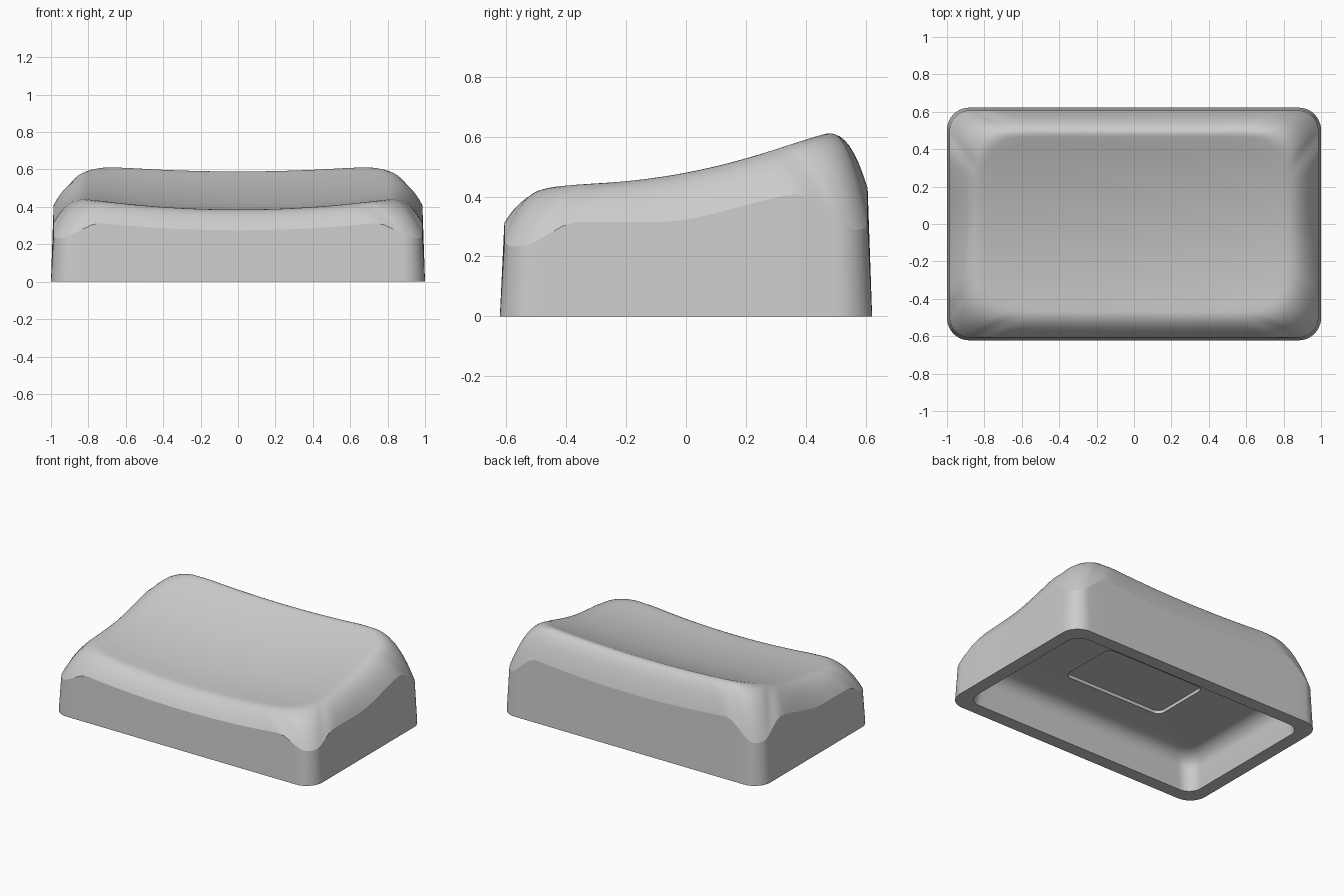
import bpy, bmesh, math

cube = bpy.data.objects.get("Cube")
if cube:
    bpy.data.objects.remove(cube, do_unlink=True)

grey = bpy.data.materials.new("light_grey")
grey.use_nodes = True
grey.diffuse_color = (0.6, 0.6, 0.6, 1)
grey.node_tree.nodes["Principled BSDF"].inputs["Base Color"].default_value = (0.6, 0.6, 0.6, 1)


def smoothstep(v, lo, hi):
    t = min(1, max(0, (v - lo) / (hi - lo)))
    return t * t * (3 - 2 * t)


def rounded_rect(hx, hy, r, arc=12, nx=36, ny=24):
    """Counter-clockwise outline with the same point count for every size."""
    pts = []
    corners = [(1, 1), (-1, 1), (-1, -1), (1, -1)]
    for i, (sx, sy) in enumerate(corners):
        for k in range(arc + 1):
            a = math.pi / 2 * (i + k / arc)
            pts.append((sx * (hx - r) + r * math.cos(a), sy * (hy - r) + r * math.sin(a)))
        # straight run to the start of the next corner
        x0, y0 = pts[-1]
        tx, ty = corners[(i + 1) % 4]
        a = math.pi / 2 * (i + 1)
        x1, y1 = tx * (hx - r) + r * math.cos(a), ty * (hy - r) + r * math.sin(a)
        n = nx if i % 2 == 0 else ny
        pts += [(x0 + (x1 - x0) * k / n, y0 + (y1 - y0) * k / n) for k in range(1, n)]
    return pts


def dish(x, y):
    """Scooped top: rises to the back, sags across the width."""
    sag = 0.045 - 0.02 * y
    return 0.44 + 0.24 * max(0, y + 0.4) ** 2 - sag * (1 - (x / 0.8) ** 2)


def wall_top(x, y):
    """Line where the straight walls end, dipping at the corners."""
    z = 0.315 + 0.1 * smoothstep(y, -0.1, 0.45) + 0.015 * smoothstep(y, 0.4, 0.6)
    z -= 0.04 * max(0, 1 - (x / 0.75) ** 2)
    dip = 0.11 + 0.05 * y
    return z - dip * smoothstep(abs(x), 0.73, 0.95) * smoothstep(abs(y), 0.36, 0.57)


bm = bmesh.new()


def add_ring(points):
    return [bm.verts.new(p) for p in points]


def bridge(a, b):
    n = len(a)
    for i in range(n):
        j = (i + 1) % n
        bm.faces.new((a[i], a[j], b[j], b[i]))


def flat_ring(hx, hy, r, z):
    return add_ring([(x, y, z) for x, y in rounded_rect(hx, hy, r)])


# Outer wall
base_outer = flat_ring(1.0, 0.622, 0.12, 0)
rim_xy = rounded_rect(0.986, 0.607, 0.11)
crest_xy = rounded_rect(0.806, 0.465, 0.2)
rim = add_ring([(x, y, wall_top(x, y)) for x, y in rim_xy])
bridge(base_outer, rim)

# Rounded shoulder from the wall up to the crest
previous = rim
steps = 14
for s in range(1, steps + 1):
    t = (s / steps) ** 1.2
    points = []
    for (rx, ry), (cx, cy) in zip(rim_xy, crest_xy):
        x, y = rx + (cx - rx) * t, ry + (cy - ry) * t
        drop = dish(rx, ry) - wall_top(rx, ry)
        points.append((x, y, dish(x, y) - drop * (1 - t) ** 2.2))
    ring = add_ring(points)
    bridge(previous, ring)
    previous = ring

# Dished top, closed with a fan
rings = 14
for s in range(1, rings):
    k = 1 - s / rings
    ring = add_ring([(x * k, y * k, dish(x * k, y * k)) for x, y in crest_xy])
    bridge(previous, ring)
    previous = ring
centre = bm.verts.new((0, 0, dish(0, 0)))
for i, v in enumerate(previous):
    bm.faces.new((v, previous[(i + 1) % len(previous)], centre))

# Hollow underside: flat lip, tapered wall and fillet into the ceiling
ceiling = 0.235
fillet = 0.1
lip = flat_ring(0.91, 0.532, 0.09, 0)
bridge(lip, base_outer)
previous = lip
for k in range(9):
    a = math.pi / 2 * k / 8
    inset = 0.02 + fillet * (1 - math.cos(a))
    z = ceiling - fillet + fillet * math.sin(a)
    ring = flat_ring(0.91 - inset, 0.532 - inset, 0.1, z)
    bridge(ring, previous)
    previous = ring

# Shallow rectangular recess in the ceiling
recess_edge = flat_ring(0.385, 0.215, 0.05, ceiling)
recess_top = flat_ring(0.385, 0.215, 0.05, ceiling + 0.022)
bridge(recess_edge, previous)
bridge(recess_top, recess_edge)
bm.faces.new(list(reversed(recess_top)))

# Keep the line between wall and shoulder crisp
for i, v in enumerate(rim):
    edge = bm.edges.get((v, rim[(i + 1) % len(rim)]))
    edge.smooth = False

bmesh.ops.recalc_face_normals(bm, faces=bm.faces)
mesh = bpy.data.meshes.new("key_cap")
bm.to_mesh(mesh)
bm.free()
mesh.materials.append(grey)

cap = bpy.data.objects.new("key_cap", mesh)
bpy.context.collection.objects.link(cap)
bpy.ops.object.select_all(action="DESELECT")
cap.select_set(True)
bpy.context.view_layer.objects.active = cap
bpy.ops.object.shade_smooth_by_angle(angle=math.radians(35), keep_sharp_edges=True)
